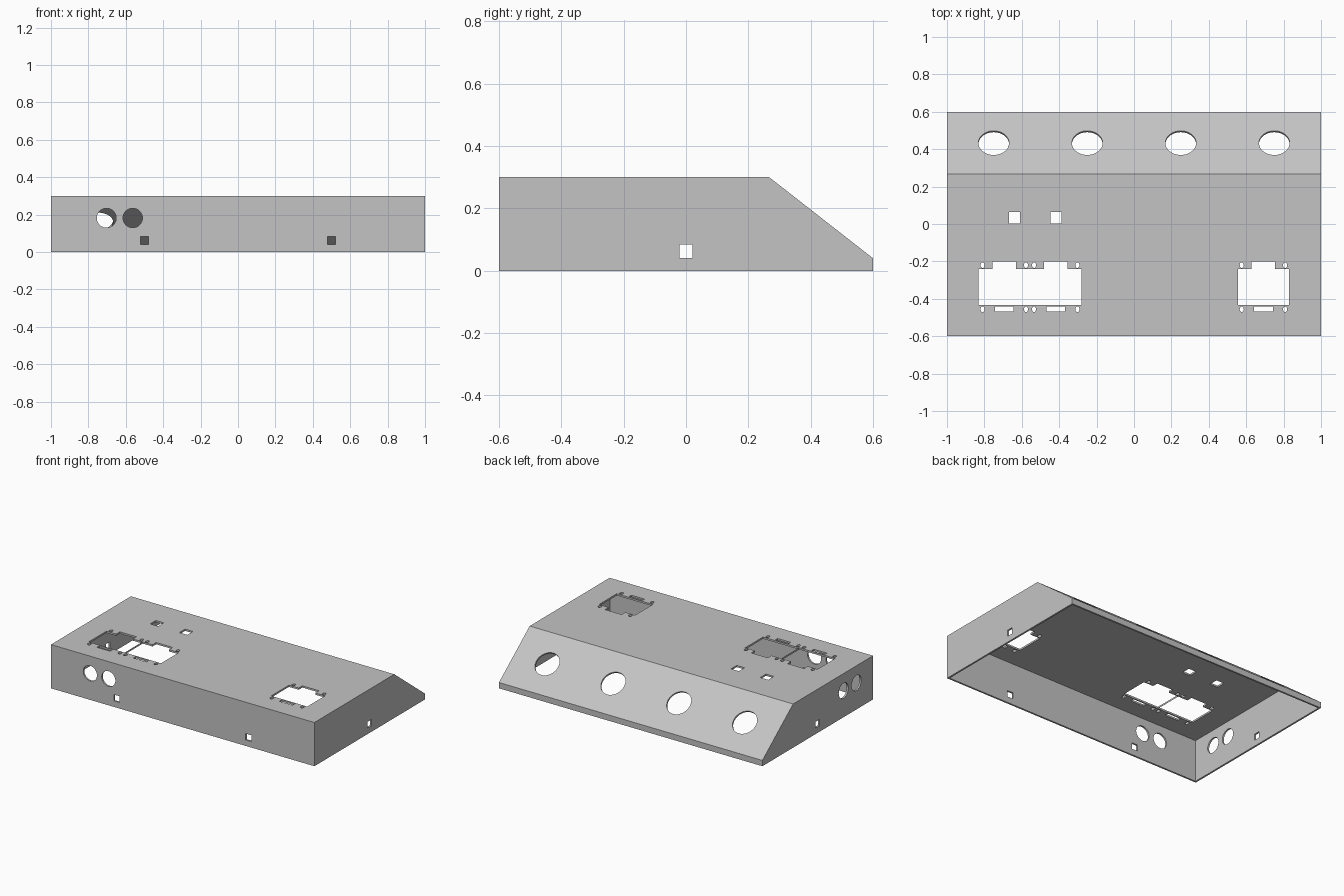
import bpy, bmesh, math
from mathutils import Vector

default_cube = bpy.data.objects.get("Cube")
if default_cube:
    bpy.data.objects.remove(default_cube, do_unlink=True)

WALL = 0.012
X, Y, Z = Vector((1, 0, 0)), Vector((0, 1, 0)), Vector((0, 0, 1))

grey = bpy.data.materials.new("light grey")
grey.use_nodes = True
grey.diffuse_color = (0.55, 0.55, 0.55, 1)
grey.node_tree.nodes["Principled BSDF"].inputs["Base Color"].default_value = (0.55, 0.55, 0.55, 1)


def prism(bm, outline, centre, u, v, depth):
    """Extrude a flat outline lying in the u-v plane by depth either way."""
    n = u.cross(v)
    rings = [[bm.verts.new(Vector(centre) + u * a + v * b + n * d) for a, b in outline]
             for d in (-depth, depth)]
    bm.faces.new(rings[0][::-1])
    bm.faces.new(rings[1])
    for i in range(len(outline)):
        j = (i + 1) % len(outline)
        bm.faces.new((rings[0][i], rings[0][j], rings[1][j], rings[1][i]))


def box(w, h):
    return [(-w / 2, -h / 2), (w / 2, -h / 2), (w / 2, h / 2), (-w / 2, h / 2)]


def ellipse(rx, ry, sides=32):
    return [(rx * math.cos(math.tau * i / sides), ry * math.sin(math.tau * i / sides))
            for i in range(sides)]


def make(name, bm):
    bmesh.ops.recalc_face_normals(bm, faces=bm.faces)
    mesh = bpy.data.meshes.new(name)
    bm.to_mesh(mesh)
    bm.free()
    mesh.materials.append(grey)
    obj = bpy.data.objects.new(name, mesh)
    bpy.context.collection.objects.link(obj)
    return obj


# Outer body with a sloped back
top_y, lip = 0.267, 0.04
bm = bmesh.new()
prism(bm, [(-0.6, 0), (0.6, 0), (0.6, lip), (top_y, 0.3), (-0.6, 0.3)], (0, 0, 0), Y, Z, 1)
enclosure = make("enclosure_shell", bm)

# Cavity, offset inwards by the wall and open underneath
slope = Vector((0, 0.6 - top_y, lip - 0.3)).normalized()
drop = WALL / slope.y
fall = slope.z / slope.y
inner_y = top_y + (WALL - drop) / -fall
back_z = lip - drop - fall * WALL
bm = bmesh.new()
prism(bm, [(-0.6 + WALL, -0.1), (0.6 - WALL, -0.1), (0.6 - WALL, back_z),
           (inner_y, 0.3 - WALL), (-0.6 + WALL, 0.3 - WALL)], (0, 0, 0), Y, Z, 1 - WALL)
cavity = make("cavity_cutter", bm)

bm = bmesh.new()
CUT = 0.03

# Round openings in the sloped panel
for x in (-0.75, -0.25, 0.25, 0.75):
    prism(bm, ellipse(0.082, 0.082, 48), (x, (top_y + 0.6) / 2, (lip + 0.3) / 2), X, slope, CUT)

# Cable holes and small square windows in the front and side walls
for x in (-0.703, -0.563):
    prism(bm, ellipse(0.052, 0.052), (x, -0.6, 0.182), X, Z, CUT)
for y in (-0.28, -0.42):
    prism(bm, ellipse(0.052, 0.052), (-1, y, 0.182), Y, Z, CUT)
for side in (-1, 1):
    prism(bm, box(0.043, 0.043), (side * 0.5, -0.6, 0.063), X, Z, CUT)
    prism(bm, box(0.043, 0.043), (side, 0, 0.063), Y, Z, CUT)

# Square windows in the top
for x in (-0.639, -0.417):
    prism(bm, box(0.06, 0.062), (x, 0.034, 0.3), X, Y, CUT)

# Module openings: stepped window, slot and four screw holes
half = 0.137
module = [(-half, -0.433), (half, -0.433), (half, -0.24), (0.063, -0.24),
          (0.063, -0.2), (-0.063, -0.2), (-0.063, -0.24), (-half, -0.24)]
for x in (-0.6935, -0.4185, 0.692):
    prism(bm, module, (x, 0, 0.3), X, Y, CUT)
    prism(bm, box(0.1, 0.026), (x, -0.455, 0.3), X, Y, CUT)
    for dx in (-0.116, 0.116):
        for y in (-0.22, -0.456):
            prism(bm, ellipse(0.011, 0.015, 16), (x + dx, y, 0.3), X, Y, CUT)
openings = make("openings_cutter", bm)

# Carve the shell, then drop the cutters
for cutter in (cavity, openings):
    cutter.hide_render = True
    mod = enclosure.modifiers.new(cutter.name, "BOOLEAN")
    mod.operation = "DIFFERENCE"
    mod.solver = "EXACT"
    mod.object = cutter
bpy.context.view_layer.update()
carved = bpy.data.meshes.new_from_object(
    enclosure.evaluated_get(bpy.context.evaluated_depsgraph_get()))
enclosure.modifiers.clear()
enclosure.data = carved
for cutter in (cavity, openings):
    bpy.data.objects.remove(cutter, do_unlink=True)

# Smooth only the round hole walls
bpy.context.view_layer.objects.active = enclosure
enclosure.select_set(True)
bpy.ops.object.shade_smooth_by_angle(angle=math.radians(30))
